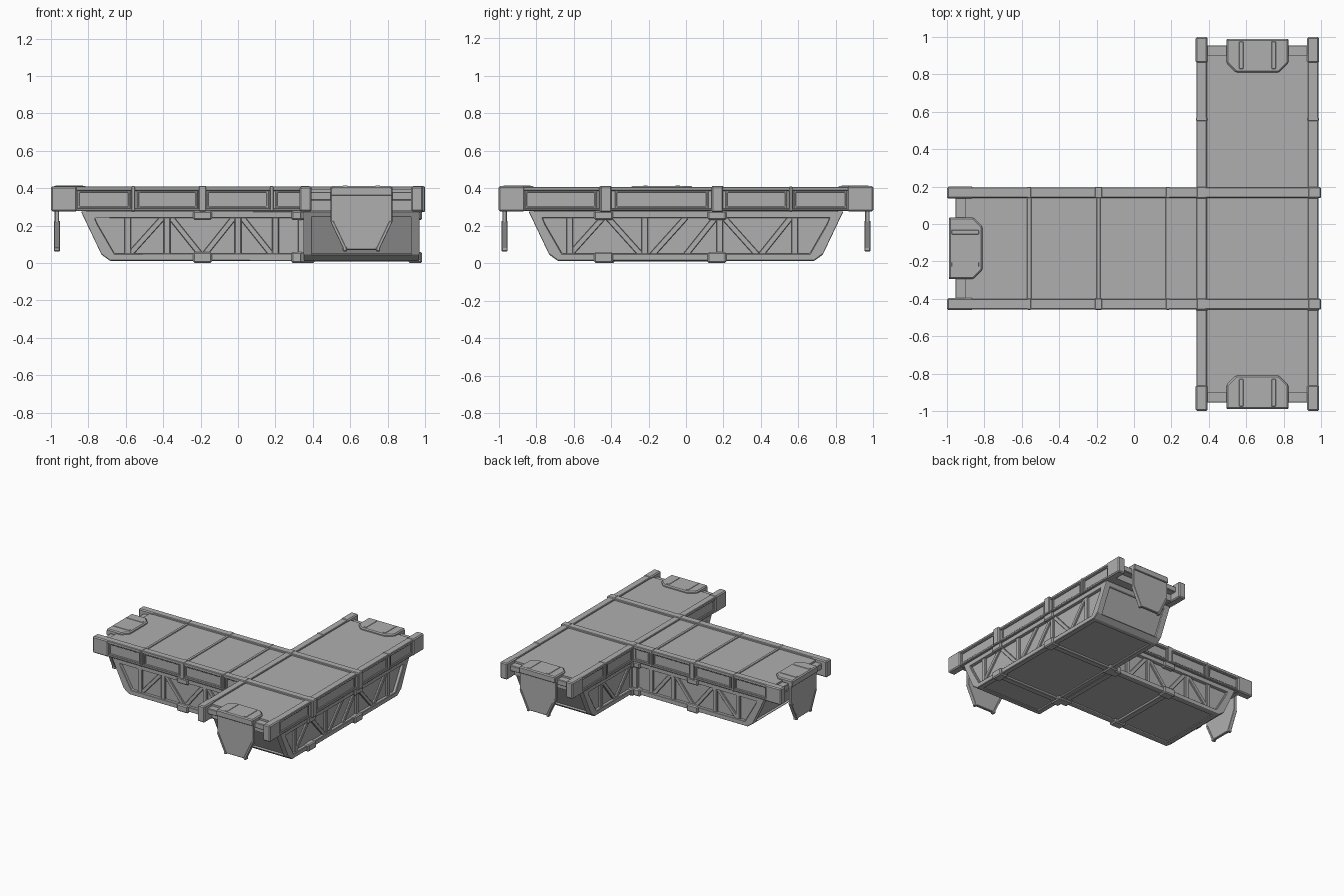
import bpy, bmesh
from mathutils import Vector

if "Cube" in bpy.data.objects:
    bpy.data.objects.remove(bpy.data.objects["Cube"])

# Dark grey metal used on every part
grey = bpy.data.materials.new("dark_grey")
grey.diffuse_color = (0.43, 0.43, 0.43, 1)
grey.use_nodes = True
grey.node_tree.nodes["Principled BSDF"].inputs["Base Color"].default_value = grey.diffuse_color


# An arm maps local (u along, v across, z) to world coordinates
def stem(u, v, z):
    return Vector((u, v - 0.13, z))


def cross(u, v, z):
    return Vector((v + 0.66, u, z))


PLANES = {
    "uv": lambda a, b, w: (a, b, w),
    "uz": lambda a, b, w: (a, w, b),
    "vz": lambda a, b, w: (w, a, b),
}


def finish(name, bm, bevel):
    bmesh.ops.recalc_face_normals(bm, faces=bm.faces)
    me = bpy.data.meshes.new(name)
    bm.to_mesh(me)
    bm.free()
    me.materials.append(grey)
    ob = bpy.data.objects.new(name, me)
    bpy.context.collection.objects.link(ob)
    if bevel:
        m = ob.modifiers.new("bevel", "BEVEL")
        m.width = bevel
        m.segments = 1
        m.limit_method = "ANGLE"
    return ob


def prism(name, arm, plane, pts, lo, hi, bevel=0.004):
    """Extrude a profile drawn in one local plane from lo to hi."""
    f = PLANES[plane]
    bm = bmesh.new()
    a = [bm.verts.new(arm(*f(p, q, lo))) for p, q in pts]
    b = [bm.verts.new(arm(*f(p, q, hi))) for p, q in pts]
    bm.faces.new(a)
    bm.faces.new(b)
    for i in range(len(pts)):
        j = (i + 1) % len(pts)
        bm.faces.new((a[i], a[j], b[j], b[i]))
    return finish(name, bm, bevel)


def rect(a0, a1, b0, b1):
    return [(a0, b0), (a1, b0), (a1, b1), (a0, b1)]


def box(name, arm, u0, u1, v0, v1, z0, z1, bevel=0.004):
    return prism(name, arm, "uv", rect(u0, u1, v0, v1), z0, z1, bevel)


def ring(name, arm, outer, inner, lo, hi, bevel=0.004):
    """Flat frame between two matching loops in the u-z plane."""
    bm = bmesh.new()
    L = [[bm.verts.new(arm(u, v, z)) for u, z in loop]
         for loop, v in ((outer, lo), (outer, hi), (inner, hi), (inner, lo))]
    n = len(outer)
    for k in range(4):
        p, q = L[k], L[(k + 1) % 4]
        for i in range(n):
            j = (i + 1) % n
            bm.faces.new((p[i], p[j], q[j], q[i]))
    return finish(name, bm, bevel)


def strut(name, arm, a, b, w, lo, hi):
    a, b = Vector(a), Vector(b)
    d = (b - a).normalized()
    n = Vector((-d.y, d.x)) * w / 2
    prism(name, arm, "uz", [a + n, b + n, b - n, a - n], lo, hi, 0.003)


def mirrored(pts):
    return pts + [(-u, z) for u, z in reversed(pts)]


# Hull: recessed core, side frames, truss, clamps and straps
def hull(tag, arm, outer, inner, core, posts, diagonals, bands):
    prism(tag + "_hull_core", arm, "uz", core, -0.285, 0.285, 0)
    for s in (-1, 1):
        ring(tag + "_hull_side_frame", arm, outer, inner, s * 0.265, s * 0.31)
        for u in posts:
            box(tag + "_truss_post", arm, u - 0.018, u + 0.018, s * 0.27, s * 0.302, 0.04, 0.25)
        for a, b in diagonals:
            strut(tag + "_truss_diagonal", arm, (a, 0.045), (b, 0.245), 0.03, s * 0.27, s * 0.298)
        for u in bands:
            for z0, z1 in ((0.0, 0.058), (0.23, 0.278)):
                box(tag + "_hull_clamp", arm, u - 0.05, u + 0.05, s * 0.25, s * 0.325, z0, z1, 0.008)
    for u in bands:
        box(tag + "_bottom_strap", arm, u - 0.025, u + 0.025, -0.3, 0.3, 0.008, 0.05)


def hull_end(tag, arm, s):
    prism(tag + "_hull_end_sill", arm, "uz",
          [(s * 0.73, 0.045), (s * 0.685, 0.012), (s * 0.65, 0.012), (s * 0.68, 0.06)], -0.28, 0.28)
    prism(tag + "_hull_end_lip", arm, "uz",
          [(s * 0.84, 0.276), (s * 0.825, 0.245), (s * 0.76, 0.245), (s * 0.76, 0.276)], -0.28, 0.28)


# Deck edge: top rail, bottom rail, recessed web, posts and panel frames
def edge_rails(tag, arm, u0, u1, top, posts, web_end, panels):
    for s in (-1, 1):
        box(tag + "_top_rail", arm, u0, u1, s * 0.27, s * 0.326, 0.385, top)
        box(tag + "_bottom_rail", arm, u0, web_end, s * 0.27, s * 0.326, 0.278, 0.292)
        box(tag + "_rail_web", arm, u0 + 0.02, web_end, s * 0.272, s * 0.312, 0.28, 0.395, 0)
        for u, w in posts:
            box(tag + "_rail_post", arm, u - w, u + w, s * 0.268, s * 0.329, 0.276, top + 0.002)
        for a, b in panels:
            ring(tag + "_panel_frame", arm, rect(a, b, 0.29, 0.387),
                 rect(a + 0.012, b - 0.012, 0.302, 0.377), s * 0.3, s * 0.321, 0.003)


# Open end of an arm: corner blocks, end beam, top cap and hanging flap
def arm_end(tag, arm, s):
    for t in (-1, 1):
        box(tag + "_corner_block", arm, s * 0.86, s * 1.0, t * 0.266, t * 0.33, 0.276, 0.41, 0.008)
        box(tag + "_cap_bar", arm, s * 0.83, s * 0.975, t * 0.075, t * 0.098, 0.4, 0.415, 0.002)
        box(tag + "_flap_foot", arm, s * 0.952, s * 0.984, t * 0.078, t * 0.1, 0.062, 0.085)
        edge = [(t * 0.165, 0.22), (t * 0.094, 0.07), (t * 0.08, 0.078), (t * 0.15, 0.225)]
        prism(tag + "_flap_edge", arm, "vz", edge, s * 0.952, s * 0.984, 0.002)
    box(tag + "_end_beam", arm, s * 0.89, s * 0.955, -0.28, 0.28, 0.335, 0.38)
    prism(tag + "_end_cap", arm, "uv",
          [(s * 0.99, -0.165), (s * 0.86, -0.165), (s * 0.81, -0.115),
           (s * 0.81, 0.115), (s * 0.86, 0.165), (s * 0.99, 0.165)], 0.375, 0.412, 0.008)
    prism(tag + "_hanging_flap", arm, "vz",
          mirrored([(0.165, 0.4), (0.165, 0.22), (0.094, 0.07)]), s * 0.956, s * 0.98)
    box(tag + "_flap_head", arm, s * 0.95, s * 0.99, -0.165, 0.165, 0.36, 0.4)


# Cross arm (along y)
hull("cross", cross,
     mirrored([(0.84, 0.276), (0.73, 0.045), (0.685, 0.012)]),
     mirrored([(0.765, 0.24), (0.755, 0.215), (0.66, 0.05)]),
     mirrored([(0.81, 0.3), (0.81, 0.25), (0.71, 0.05), (0.68, 0.025)]),
     [-0.62, -0.22, 0.18, 0.58],
     [(-0.62, -0.44), (-0.24, -0.42), (-0.18, 0.0), (0.0, 0.16), (0.38, 0.2), (0.4, 0.56)],
     [-0.44, 0.165])
edge_rails("cross", cross, -0.99, 0.99, 0.406,
           [(0.56, 0.01), (-0.435, 0.03), (0.165, 0.03)], 0.99,
           [(-0.86, -0.475), (-0.38, 0.12), (0.21, 0.54), (0.575, 0.86)])
box("cross_deck", cross, -0.9, 0.9, -0.3, 0.3, 0.28, 0.395, 0)
for side in (-1, 1):
    arm_end("cross", cross, side)
    hull_end("cross", cross, side)

# Stem arm (along x)
hull("stem", stem,
     [(-0.84, 0.276), (-0.73, 0.045), (-0.685, 0.012), (0.37, 0.012), (0.37, 0.276)],
     [(-0.765, 0.24), (-0.755, 0.215), (-0.66, 0.05), (0.32, 0.05), (0.32, 0.24)],
     [(-0.81, 0.3), (-0.81, 0.25), (-0.71, 0.05), (-0.68, 0.025), (0.37, 0.025), (0.37, 0.3)],
     [-0.59, -0.38, 0.0, 0.2],
     [(-0.58, -0.4), (-0.2, -0.36), (-0.18, -0.02), (0.18, 0.02)],
     [-0.19, 0.335])
edge_rails("stem", stem, -0.99, 0.995, 0.41,
           [(-0.56, 0.01), (-0.19, 0.02), (0.18, 0.01), (0.36, 0.025)], 0.36,
           [(-0.86, -0.575), (-0.54, -0.215), (-0.17, 0.165), (0.2, 0.34)])
box("stem_deck", stem, -0.9, 0.36, -0.3, 0.3, 0.28, 0.395, 0)
arm_end("stem", stem, -1)
hull_end("stem", stem, -1)

# Stem rail tips wrapping over the far side, and thin deck seams
for t in (-1, 1):
    box("rail_tip", stem, 0.93, 1.0, t * 0.268, t * 0.328, 0.272, 0.412, 0.006)
for x in (-0.56, -0.19, 0.18):
    box("deck_seam", stem, x - 0.011, x + 0.011, -0.28, 0.28, 0.385, 0.402, 0.002)
